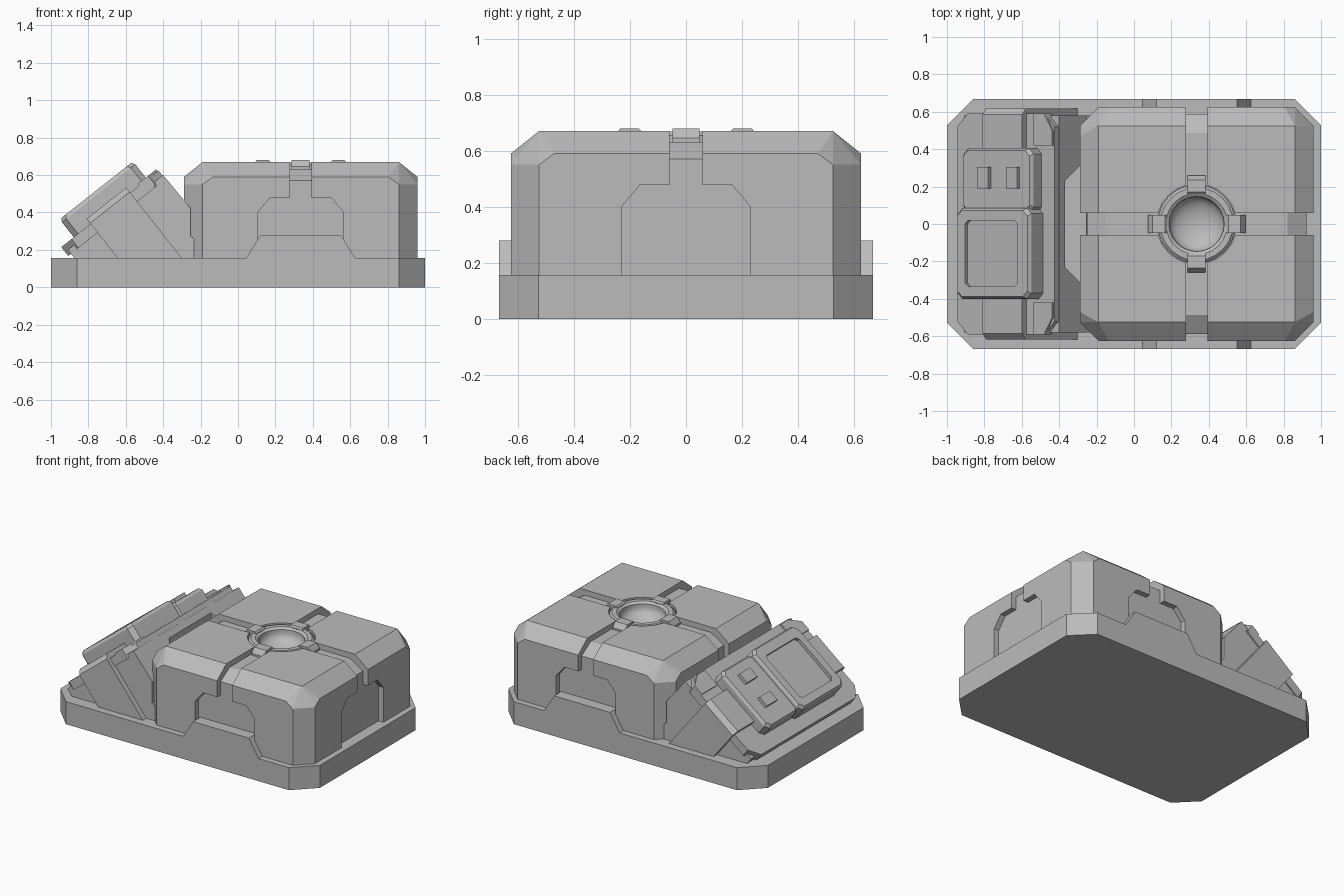
import bpy, bmesh, math
from mathutils import Vector, Matrix

if "Cube" in bpy.data.objects:
    bpy.data.objects.remove(bpy.data.objects["Cube"], do_unlink=True)

GREY = bpy.data.materials.new("plain_grey")
GREY.use_nodes = True
GREY.diffuse_color = (0.5, 0.5, 0.5, 1)
GREY.node_tree.nodes["Principled BSDF"].inputs["Base Color"].default_value = (0.5, 0.5, 0.5, 1)

BASE_TOP = 0.157
CX = 0.335                      # centre of the housing
TILT = math.atan2(0.41, 0.52)   # slope of the console
# Console frame: local x runs up the slope, local z is its normal
SLOPE = Matrix.Translation((-0.945, 0, 0.215)) @ Matrix.Rotation(-TILT, 4, 'Y')


def finish(name, bm, matrix=None):
    if matrix:
        bm.transform(matrix)
    bmesh.ops.recalc_face_normals(bm, faces=bm.faces)
    mesh = bpy.data.meshes.new(name)
    bm.to_mesh(mesh)
    bm.free()
    mesh.materials.append(GREY)
    obj = bpy.data.objects.new(name, mesh)
    bpy.context.collection.objects.link(obj)
    return obj


def prism(name, profile, axis, a, b, matrix=None):
    """Extrude a 2D profile from a to b along an axis."""
    place = {'x': lambda p, q, t: (t, p, q),
             'y': lambda p, q, t: (p, t, q),
             'z': lambda p, q, t: (p, q, t)}[axis]
    bm = bmesh.new()
    low = [bm.verts.new(place(p, q, a)) for p, q in profile]
    high = [bm.verts.new(place(p, q, b)) for p, q in profile]
    bm.faces.new(low)
    bm.faces.new(high)
    n = len(low)
    for i in range(n):
        j = (i + 1) % n
        bm.faces.new((low[i], low[j], high[j], high[i]))
    return finish(name, bm, matrix)


def hull(name, points, matrix=None):
    bm = bmesh.new()
    for p in points:
        bm.verts.new(p)
    bmesh.ops.convex_hull(bm, input=bm.verts)
    bmesh.ops.dissolve_limit(bm, angle_limit=0.01, verts=bm.verts, edges=bm.edges)
    return finish(name, bm, matrix)


def octagon(x0, x1, y0, y1, c):
    return [(x0 + c, y0), (x1 - c, y0), (x1, y0 + c), (x1, y1 - c),
            (x1 - c, y1), (x0 + c, y1), (x0, y1 - c), (x0, y0 + c)]


def cut(obj, *cutters):
    for cutter in cutters:
        cutter.hide_render = True
        mod = obj.modifiers.new("cut", 'BOOLEAN')
        mod.operation = 'DIFFERENCE'
        mod.solver = 'EXACT'
        mod.object = cutter
        bpy.context.view_layer.objects.active = obj
        bpy.ops.object.modifier_apply(modifier=mod.name)
        bpy.data.objects.remove(cutter, do_unlink=True)


def housing(name, half, wall, top):
    """Box with chamfered uprights, sloping shoulders and clipped corners."""
    pts = []
    for sx in (-1, 1):
        for sy in (-1, 1):
            for p, q, z in ((half, half - .1, .1), (half, half - .1, wall - .04),
                            (half, half - .155, wall)):
                pts += [(CX + sx * p, sy * q, z), (CX + sx * q, sy * p, z)]
            pts.append((CX + sx * (half - .1), sy * (half - .1), top))
    return hull(name, pts)


def disc(radius):
    n = 24
    return [(CX + radius * math.cos(2 * math.pi * i / n),
             radius * math.sin(2 * math.pi * i / n)) for i in range(n)]


# Base slab
prism("base", octagon(-1, 1, -.667, .667, .14), 'z', 0, BASE_TOP)

# Front and back tabs rising from the base
for side, s in (("front", -1), ("back", 1)):
    prism(side + "_tab", [(.04, .15), (.12, .28), (.55, .28), (.63, .15)],
          'y', s * .57, s * .667)

# Housing shell, opened by arches and grooves over an inner core
half_arch = [(.23, .05), (.23, .40), (.165, .477), (.058, .477), (.058, .8)]


def arch(centre):
    return ([(centre + p, q) for p, q in half_arch]
            + [(centre - p, q) for p, q in reversed(half_arch)])


shell = housing("housing_shell", .625, .59, .67)
cut(shell, prism("cutter", arch(CX), 'y', -1, 1),
    prism("cutter", arch(0), 'x', -.5, 1.2),
    prism("cutter", disc(.215), 'z', .5, .8))
core = housing("housing_core", .587, .57, .632)
cut(core, prism("cutter", disc(.19), 'z', .5, .8))

# Ring with a hollow bowl, made by turning a profile
ring = [(.21, .6), (.21, .655), (.195, .668), (.165, .668), (.147, .655)]
bowl = [(.147 * math.cos(a), .635 - .08 * math.sin(a))
        for a in (math.pi / 2 * i / 8 for i in range(9))]
bm = bmesh.new()
line = [bm.verts.new((r, 0, z)) for r, z in ring + bowl]
edges = [bm.edges.new(pair) for pair in zip(line, line[1:])]
bmesh.ops.spin(bm, geom=line + edges, cent=(0, 0, 0), axis=(0, 0, 1),
               angle=2 * math.pi, steps=24, use_merge=True)
bmesh.ops.remove_doubles(bm, verts=bm.verts, dist=.0005)
dial = finish("dial_bowl", bm, Matrix.Translation((CX, 0, 0)))
# The hollow faces inward and up
bm = bmesh.new()
bm.from_mesh(dial.data)
if max(bm.faces, key=lambda f: abs(f.normal.z)).normal.z < 0:
    bmesh.ops.reverse_faces(bm, faces=bm.faces)
bm.to_mesh(dial.data)
bm.free()
bpy.ops.object.select_all(action='DESELECT')
dial.select_set(True)
bpy.context.view_layer.objects.active = dial
bpy.ops.object.shade_smooth_by_angle(angle=math.radians(28))

# Four clips holding the ring
for i in range(4):
    turn = Matrix.Translation((CX, 0, 0)) @ Matrix.Rotation(i * math.pi / 2, 4, 'Z')
    prism("ring_clip_%d" % (i + 1),
          [(.16, .62), (.16, .67), (.17, .68), (.235, .68), (.26, .645), (.26, .62)],
          'y', -.048, .048, turn)

# Console body with a notch in its sloping back
body = prism("console_body",
             [(-.87, .15), (-.91, .2), (-.415, .59), (-.4, .6), (-.255, .425),
              (-.255, .275), (-.22, .25), (-.22, .15)], 'y', -.58, .58)
cut(body, prism("cutter", [(-.37, -.23), (-.1, -.5), (-.1, .5), (-.37, .23)],
                'z', .3, .8))

# Sloping top plate, with raised side band wrapping down to the base
prism("console_top_plate", octagon(0, .662, -.59, .59, .07), 'z', -.06, 0, SLOPE)
band = []
for y, drop in ((.585, 0), (.617, .03)):
    for s in (-1, 1):
        for u in (.2, .47):
            top = SLOPE @ Vector((u, s * y, .035 - drop))
            foot_x = top.x + (top.z - .15) * math.tan(TILT)
            band += [top, (foot_x, s * y, .15)]
hull("console_band", band)

# Upper lip corners
for side, s in (("right", -1), ("left", 1)):
    prism(side + "_lip", [(.53, s * .42), (.655, s * .42), (.655, s * .5),
                          (.6, s * .59), (.53, s * .59)], 'z', -.05, .012, SLOPE)


def module(name, u0, u1, y0, y1, height):
    """Raised block with clipped corners and a narrow chamfered rim."""
    pts = [(u, y, -.02) for u, y in octagon(u0, u1, y0, y1, .03)]
    pts += [(u, y, height - .02) for u, y in octagon(u0, u1, y0, y1, .03)]
    pts += [(u, y, height) for u, y in octagon(u0 + .012, u1 - .012, y0 + .012, y1 - .012, .03)]
    return hull(name, pts, SLOPE)


# Screen block with sunken screen, and button block
screen = module("screen_block", .085, .585, -.4, .085, .122)
cut(screen, prism("cutter", octagon(.15, .505, -.335, .02, .02), 'z', .1, .3, SLOPE))
module("button_block", .1, .575, .06, .405, .09)
for i, u in enumerate((.225, .42)):
    prism("button_%d" % (i + 1),
          [(u, .19), (u + .075, .19), (u + .075, .305), (u, .305)],
          'z', .08, .113, SLOPE)
